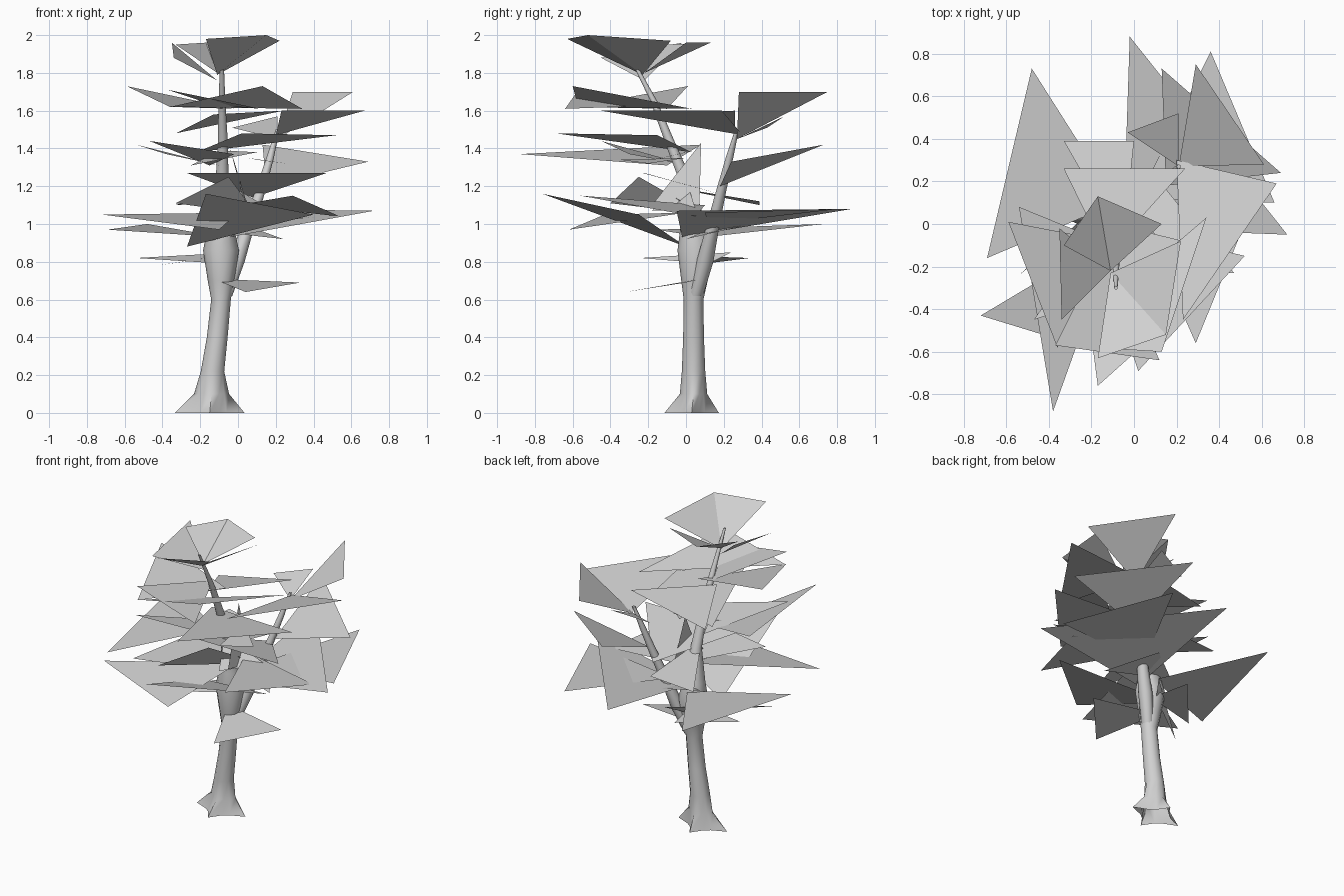
import bpy
import bmesh
import math
from mathutils import Vector

# Remove the default cube only
default_cube = bpy.data.objects.get("Cube")
if default_cube:
    bpy.data.objects.remove(default_cube, do_unlink=True)

# One plain grey for the whole tree
grey = bpy.data.materials.new("pale grey")
grey.use_nodes = True
colour = (.63, .63, .63, 1)
grey.diffuse_color = colour
grey.node_tree.nodes["Principled BSDF"].inputs["Base Color"].default_value = colour


def finish(name, bm):
    """Turn a bmesh into a named object with the grey material."""
    mesh = bpy.data.meshes.new(name)
    bm.to_mesh(mesh)
    bm.free()
    mesh.materials.append(grey)
    part = bpy.data.objects.new(name, mesh)
    bpy.context.scene.collection.objects.link(part)
    return part


def limb(name, rings, sides=12, lobes=0):
    """Loft level rings (x, y, z, radius); the lowest rings may spread into roots."""
    bm = bmesh.new()
    loops = []
    for level, (x, y, z, radius) in enumerate(rings):
        loop = []
        for step in range(sides):
            angle = math.tau * step / sides
            spread, squash = radius, 1
            if lobes and level < 2:
                # Root flare fades out over the two lowest rings
                spread *= 1 + (.42 - .3 * level) * math.cos(lobes * angle)
                squash = .78
            loop.append(bm.verts.new((x + spread * math.cos(angle),
                                      y + spread * squash * math.sin(angle), z)))
        loops.append(loop)
    for lower, upper in zip(loops, loops[1:]):
        for step in range(sides):
            after = (step + 1) % sides
            bm.faces.new((lower[step], lower[after], upper[after], upper[step]))
    bm.faces.new(loops[-1])
    part = finish(name, bm)
    bpy.ops.object.select_all(action='DESELECT')
    part.select_set(True)
    bpy.context.view_layer.objects.active = part
    bpy.ops.object.shade_smooth_by_angle(angle=math.radians(60))


def spray(name, root, *tips):
    """Fan of flat leaf blades from one root, each facing upwards."""
    bm = bmesh.new()
    for first, second in zip(tips, tips[1:]):
        corners = [Vector(root), Vector(first), Vector(second)]
        if (corners[1] - corners[0]).cross(corners[2] - corners[0]).z < 0:
            corners.reverse()
        bm.faces.new([bm.verts.new(corner) for corner in corners])
    finish(name, bm)


# Trunk with flared roots running into the front bough, and the back bough
limb("trunk_and_front_bough", [
    (-.15, .03, 0, .13), (-.14, .04, .1, .083), (-.135, .04, .22, .062),
    (-.11, .04, .4, .055), (-.09, .04, .6, .052), (-.09, .045, .7, .07),
    (-.09, .05, .86, .095), (-.09, .04, .98, .07), (-.085, .01, 1.2, .035),
    (-.08, -.08, 1.42, .027), (-.085, -.17, 1.65, .018), (-.085, -.3, 1.9, .008)], lobes=4)
limb("back_bough", [(-.07, .05, .62, .04), (-.01, .1, .8, .045), (.05, .14, .98, .035),
                    (.11, .18, 1.15, .028), (.17, .23, 1.35, .02),
                    (.21, .27, 1.5, .01)], sides=8)

# Crown at the top of the front bough
spray("crown_front_leaves", (-.11, -.23, 1.79),
      (-.17, -.63, 1.98), (.15, -.52, 2), (.22, -.08, 1.97))
spray("crown_back_leaves", (-.11, -.22, 1.8),
      (.13, 0, 1.96), (-.17, .13, 1.96), (-.33, -.1, 1.95))
spray("crown_side_leaves", (-.11, -.22, 1.76), (-.35, -.02, 1.96), (-.34, -.45, 1.88))

# Upper leaves round the front bough
spray("upper_right_leaf", (-.02, -.1, 1.61), (-.59, .01, 1.73), (-.36, -.58, 1.62))
spray("upper_left_leaf", (-.36, -.57, 1.62), (.13, -.6, 1.73), (.34, .03, 1.61))
spray("upper_front_leaf", (-.13, -.09, 1.63), (-.37, -.57, 1.71), (.12, -.64, 1.61))
spray("middle_left_leaf", (-.22, .03, 1.38), (.02, -.69, 1.48), (.52, -.15, 1.47))
spray("middle_right_leaf", (-.15, .02, 1.31), (-.47, -.45, 1.44), (-.02, -.3, 1.37))
spray("middle_small_leaf", (.05, 0, 1.35), (.1, -.35, 1.34), (.26, -.2, 1.32))
spray("middle_inner_leaf", (-.1, .05, 1.39), (-.25, -.3, 1.31), (.1, 0, 1.38))
spray("long_front_leaf", (-.1, -.1, 1.31), (-.38, -.88, 1.37), (-.54, .08, 1.42))

# Leaves at the tip of the back bough
spray("bough_tip_leaf", (.21, .27, 1.45), (.29, .75, 1.7), (.61, .28, 1.7))
spray("bough_tip_small_leaf", (.21, .27, 1.45), (-.03, .43, 1.51), (.21, .52, 1.57))
spray("bough_side_leaf", (.2, .3, 1.47), (.23, -.45, 1.6), (.67, .19, 1.6))
spray("bough_inner_leaf", (-.33, .26, 1.48), (.24, .26, 1.6), (-.13, -.15, 1.58))
spray("bough_back_leaf", (.15, .18, 1.2), (.13, .73, 1.42), (.69, .24, 1.33))

# Broad lower canopy
spray("canopy_top_leaf", (.08, .25, 1.14), (-.27, -.22, 1.27), (.47, -.23, 1.27))
spray("canopy_small_leaf", (.1, .1, 1.05), (-.33, -.4, 1.11), (-.05, -.25, 1.25))
spray("canopy_upright_leaf", (.05, .07, 1.05), (-.05, .08, 1.43), (.05, -.18, 1.1))
spray("canopy_steep_leaf", (-.1, 0, 1.24), (.17, .05, 1.08), (-.02, -.18, 1.07))
spray("canopy_left_leaf", (0, .1, 1.1), (.54, .05, 1.04), (.29, -.56, 1.15))
spray("canopy_inner_leaf", (-.05, -.1, 1.2), (-.33, .39, 1.1), (0, .39, 1.12))
spray("canopy_front_leaf", (-.27, 0, .88), (-.17, -.76, 1.16), (.4, -.25, 1.05))
spray("canopy_right_leaf", (0, 0, 1.06), (-.72, -.43, 1.05), (-.1, -.62, .97))
spray("canopy_back_leaf", (-.05, -.02, .93), (-.02, .88, 1.08), (.72, -.05, 1.07))
spray("canopy_back_left_leaf", (.02, .12, 1), (.36, .81, 1.08), (.66, .1, 1.06))
spray("canopy_back_right_leaf", (-.08, .1, .93), (-.48, .73, 1), (-.69, -.16, .97))
spray("canopy_under_leaf", (-.2, .12, .97), (.24, 0, .92), (.05, .3, .99))

# Stray leaves low on the trunk
spray("low_front_leaf", (-.13, .08, .71), (.04, -.32, .64), (.33, 0, .69))
spray("low_right_leaf", (-.08, .12, .79), (-.54, -.24, .82), (0, .24, .85))
spray("low_back_leaf", (-.1, .05, .83), (-.43, .02, .78), (-.15, .34, .82))
